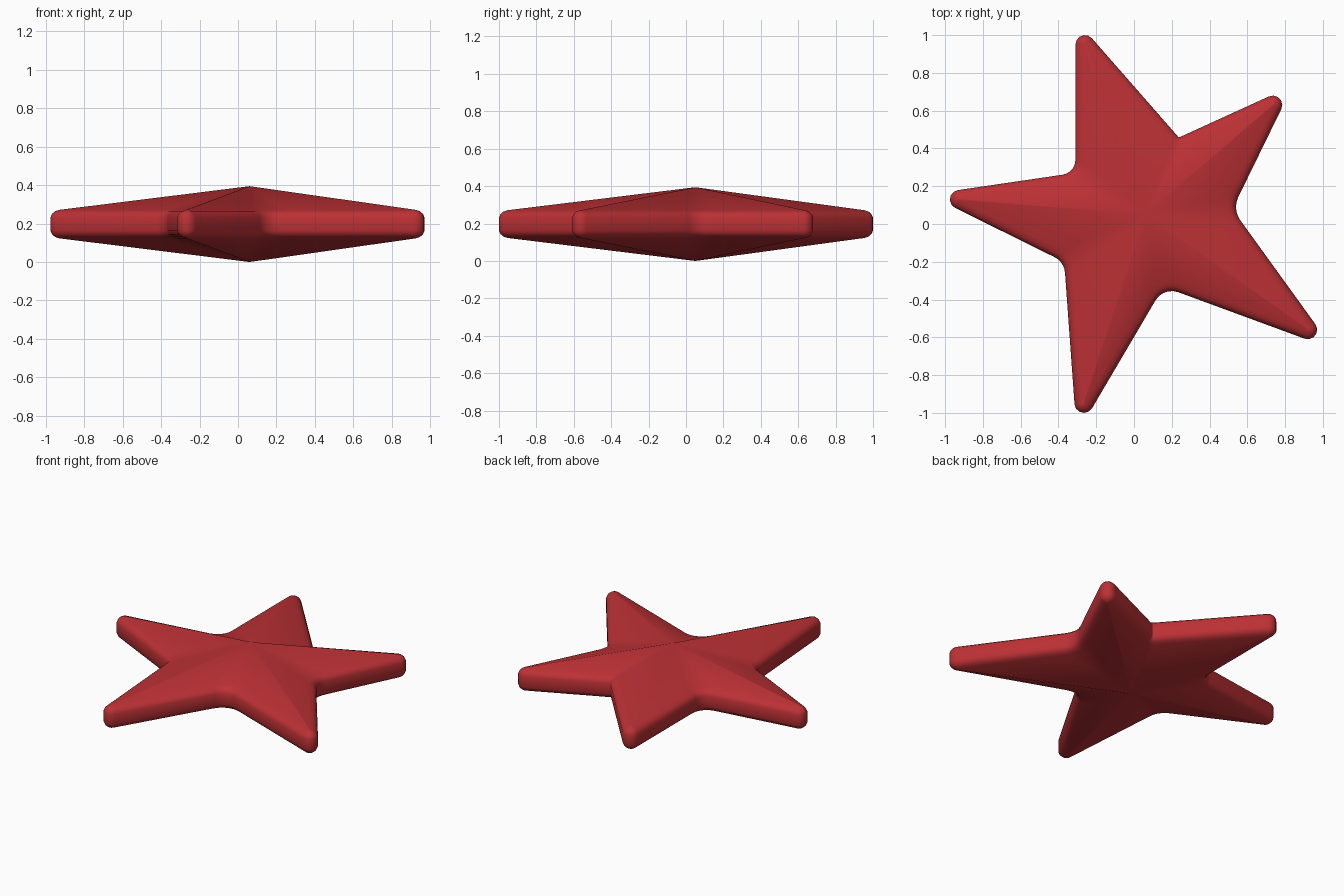
import bpy, bmesh, math
from mathutils import Vector

if "Cube" in bpy.data.objects:
    bpy.data.objects.remove(bpy.data.objects["Cube"])

MID = 0.197                 # half thickness at the centre peak
APEX = (0.06, 0.05)
# Corner circles, counter-clockwise: x, y, radius (+ rounded tip, - rounded notch)
CORNERS = [
    (0.735, 0.63, 0.05), (0.24, 0.47, -0.01),
    (-0.26, 0.95, 0.05), (-0.39, 0.34, -0.08),
    (-0.925, 0.13, 0.05), (-0.465, -0.265, -0.10),
    (-0.265, -0.95, 0.05), (0.20, -0.455, -0.10),
    (0.92, -0.56, 0.05), (0.66, 0.09, -0.12),
]
# Rounded rim profile: inset, height from mid plane
HALF = [(0.0, 0.035), (0.008, 0.053), (0.024, 0.067), (0.045, 0.074)]
PROFILE = [(d, -z) for d, z in reversed(HALF)] + HALF
SEG = 5


def edge_normal(a, b):
    """Angle of the outward normal of the line tangent to two corner circles."""
    dx, dy = b[0] - a[0], b[1] - a[1]
    return math.atan2(dy, dx) - math.acos((a[2] - b[2]) / math.hypot(dx, dy))


def outline(inset):
    """Rounded star outline moved inward by the inset."""
    pts, n = [], len(CORNERS)
    for i, (x, y, r) in enumerate(CORNERS):
        a0 = edge_normal(CORNERS[i - 1], CORNERS[i])
        a1 = edge_normal(CORNERS[i], CORNERS[(i + 1) % n])
        turn = (a1 - a0 + math.pi) % (2 * math.pi) - math.pi
        for k in range(SEG + 1):
            a = a0 + turn * k / SEG
            pts.append((x + (r - inset) * math.cos(a), y + (r - inset) * math.sin(a)))
    return pts


# Star body: stacked rim rings closed by a peak above and below
bm = bmesh.new()
rings = [[bm.verts.new((x, y, MID + z)) for x, y in outline(d)] for d, z in PROFILE]
n = len(rings[0])
for lo, hi in zip(rings, rings[1:]):
    for i in range(n):
        j = (i + 1) % n
        bm.faces.new((lo[i], lo[j], hi[j], hi[i]))
bottom = bm.verts.new((*APEX, 0))
top = bm.verts.new((*APEX, 2 * MID))
for i in range(n):
    j = (i + 1) % n
    bm.faces.new((rings[-1][i], rings[-1][j], top))
    bm.faces.new((rings[0][j], rings[0][i], bottom))
bmesh.ops.recalc_face_normals(bm, faces=bm.faces)

mesh = bpy.data.meshes.new("star")
bm.to_mesh(mesh)
bm.free()
star = bpy.data.objects.new("star", mesh)
bpy.context.collection.objects.link(star)

# Red material
mat = bpy.data.materials.new("red")
mat.diffuse_color = (0.5, 0.03, 0.035, 1)
mat.use_nodes = True
mat.node_tree.nodes["Principled BSDF"].inputs["Base Color"].default_value = mat.diffuse_color
mesh.materials.append(mat)

bpy.context.view_layer.objects.active = star
star.select_set(True)
bpy.ops.object.shade_smooth_by_angle(angle=math.radians(45))
